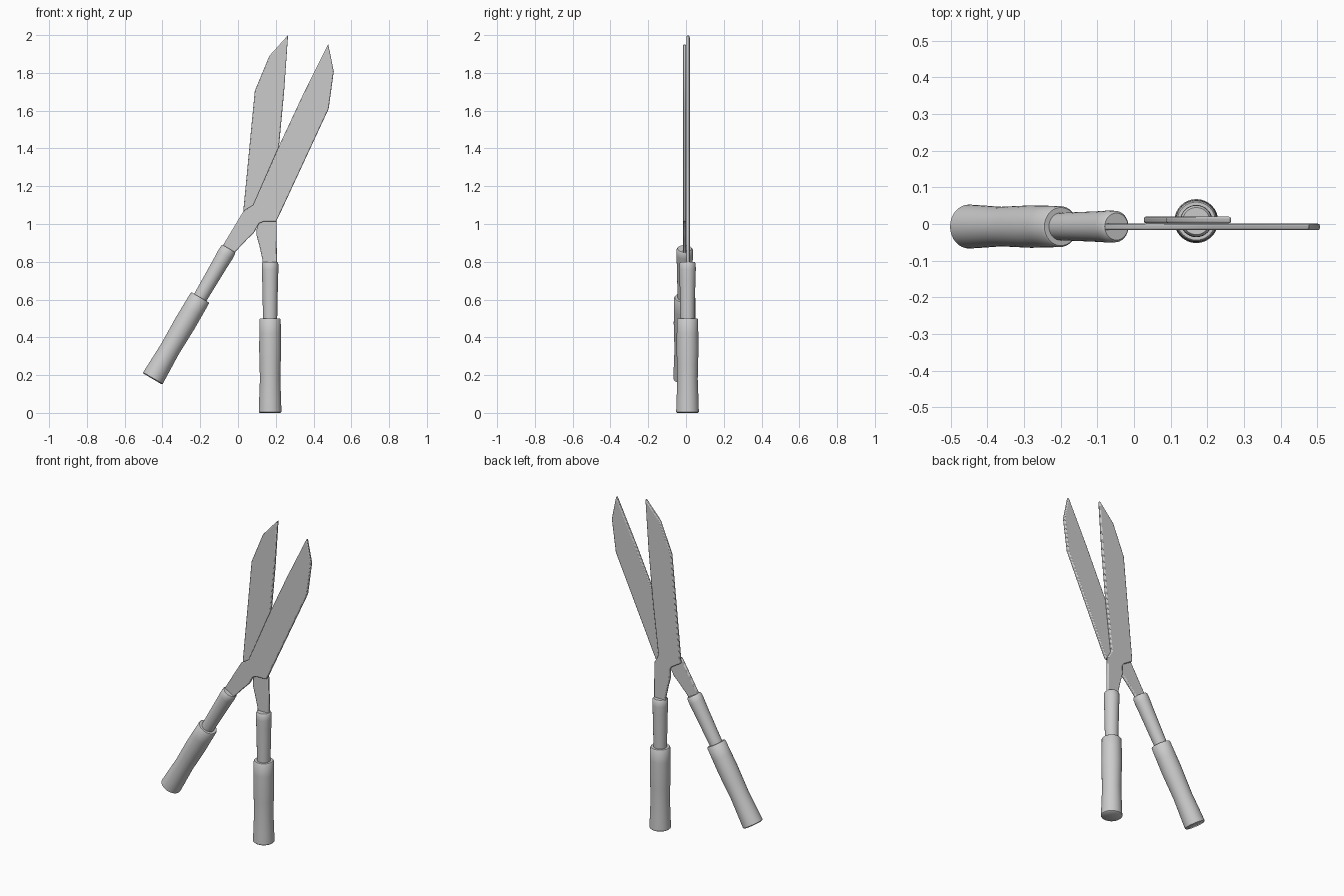
import bpy, bmesh, math
from mathutils import Matrix

cube = bpy.data.objects.get("Cube")
if cube:
    bpy.data.objects.remove(cube, do_unlink=True)

grey = bpy.data.materials.new("light_grey")
grey.use_nodes = True
colour = (0.6, 0.6, 0.6, 1)
grey.diffuse_color = colour
grey.node_tree.nodes["Principled BSDF"].inputs["Base Color"].default_value = colour

# Blade outline: (sideways, along the shaft), measured from the ferrule top
BLADE = [(-0.038, -0.03), (-0.040, 0.01), (-0.058, 0.09), (-0.072, 0.14),
         (-0.070, 0.195), (-0.085, 0.215), (-0.143, 0.25), (-0.140, 0.29),
         (-0.081, 0.905), (-0.004, 1.09), (0.095, 1.20), (0.074, 0.90),
         (0.046, 0.60), (0.006, 0.263), (0.034, 0.212), (0.036, -0.03)]
# Turned profiles: (radius, height) with the ferrule top at zero
GRIP = [(0.054, -0.80), (0.060, -0.795), (0.058, -0.73), (0.054, -0.62),
        (0.056, -0.54), (0.058, -0.46), (0.057, -0.38), (0.056, -0.305),
        (0.052, -0.30)]
FERRULE = [(0.037, -0.32), (0.038, -0.28), (0.040, -0.18), (0.042, -0.09),
           (0.044, -0.04), (0.043, -0.008), (0.037, 0.0)]


def finish(bm, name, place, angle):
    bmesh.ops.recalc_face_normals(bm, faces=bm.faces)
    mesh = bpy.data.meshes.new(name)
    bm.to_mesh(mesh)
    bm.free()
    mesh.materials.append(grey)
    obj = bpy.data.objects.new(name, mesh)
    bpy.context.collection.objects.link(obj)
    obj.matrix_world = place
    bpy.ops.object.select_all(action='DESELECT')
    obj.select_set(True)
    bpy.context.view_layer.objects.active = obj
    bpy.ops.object.shade_smooth_by_angle(angle=math.radians(angle))
    return obj


def turned(name, profile, place, sides=32):
    bm = bmesh.new()
    rings = [[bm.verts.new((r * math.cos(2 * math.pi * i / sides),
                            r * math.sin(2 * math.pi * i / sides), z))
              for i in range(sides)] for r, z in profile]
    for a, b in zip(rings, rings[1:]):
        for i in range(sides):
            j = (i + 1) % sides
            bm.faces.new((a[i], a[j], b[j], b[i]))
    bm.faces.new(rings[0])
    bm.faces.new(rings[-1])
    finish(bm, name, place, 40)


def blade(name, mirror, place, thick=0.018):
    bm = bmesh.new()
    face = bm.faces.new([bm.verts.new((mirror * x, -thick / 2, z)) for x, z in BLADE])
    out = bmesh.ops.extrude_face_region(bm, geom=[face])
    moved = [v for v in out["geom"] if isinstance(v, bmesh.types.BMVert)]
    bmesh.ops.translate(bm, verts=moved, vec=(0, thick, 0))
    obj = finish(bm, name, place, 50)
    bevel = obj.modifiers.new("softened_edge", 'BEVEL')
    bevel.width = 0.005
    bevel.segments = 2
    bevel.limit_method = 'ANGLE'
    bevel.angle_limit = math.radians(60)


# Each half: name, mirror, ferrule top (x, z), lean, blade depth, handle depth
for side, mirror, x, z, lean, blade_y, grip_y in (
        ("rear", 1, 0.17, 0.80, 0, 0.011, 0.008),
        ("front", -1, -0.048, 0.87, 30.4, -0.008, -0.007)):
    turn = Matrix.Rotation(math.radians(lean), 4, 'Y')
    blade(side + "_blade", mirror, Matrix.Translation((x, blade_y, z)) @ turn)
    handle = Matrix.Translation((x, grip_y, z)) @ turn
    turned(side + "_ferrule", FERRULE, handle)
    turned(side + "_grip", GRIP, handle)
